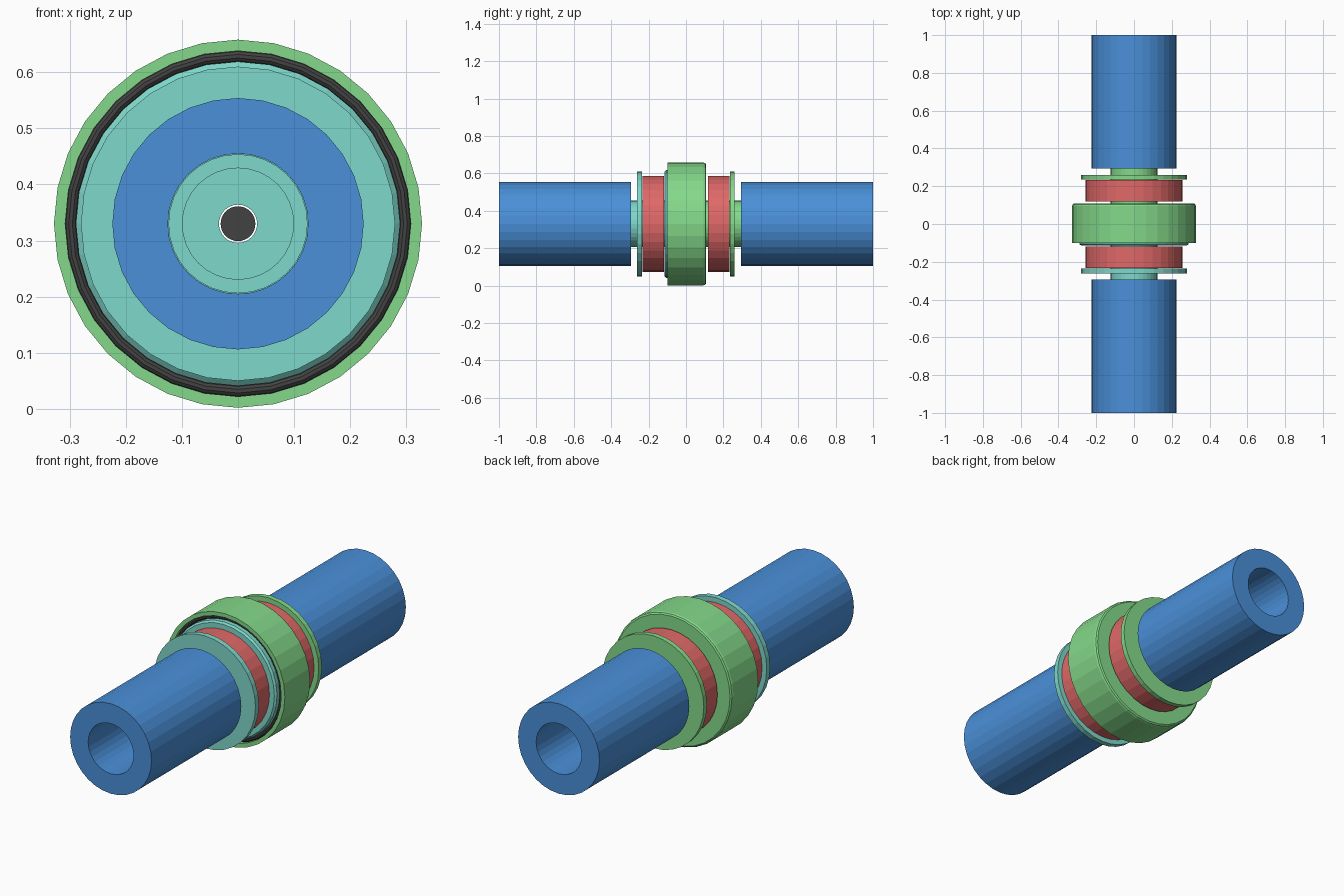
import bpy, bmesh, math

if "Cube" in bpy.data.objects:
    bpy.data.objects.remove(bpy.data.objects["Cube"])

SIDES = 32
AXIS_Z = 0.33


def lin(c):
    c /= 255
    return c / 12.92 if c <= 0.04045 else ((c + 0.055) / 1.055) ** 2.4


def material(name, r, g, b):
    m = bpy.data.materials.new(name)
    m.diffuse_color = (lin(r), lin(g), lin(b), 1)
    m.use_nodes = True
    m.node_tree.nodes["Principled BSDF"].inputs["Base Color"].default_value = m.diffuse_color
    return m


BLUE = material("pipe blue", 74, 144, 217)
RED = material("sleeve red", 224, 104, 104)
GREEN = material("socket green", 132, 217, 138)
TEAL = material("plug teal", 127, 216, 203)
DARK = material("seal black", 66, 66, 66)


def lathe(name, profile, mat, side=1):
    """Revolve a closed (radius, y) section about the pipe axis."""
    bm = bmesh.new()
    rings = []
    for k in range(SIDES):
        a = 2 * math.pi * k / SIDES
        rings.append([bm.verts.new((r * math.sin(a), side * y, AXIS_Z + r * math.cos(a)))
                      for r, y in profile])
    n = len(profile)
    for k in range(SIDES):
        p, q = rings[k], rings[(k + 1) % SIDES]
        for i in range(n):
            j = (i + 1) % n
            bm.faces.new((p[i], p[j], q[j], q[i]))
    bmesh.ops.recalc_face_normals(bm, faces=bm.faces)
    me = bpy.data.meshes.new(name)
    bm.to_mesh(me)
    bm.free()
    me.materials.append(mat)
    ob = bpy.data.objects.new(name, me)
    bpy.context.collection.objects.link(ob)
    return ob


# Pipes and clamping sleeves, one on each side
for label, s in (("front", -1), ("back", 1)):
    lathe(label + "_pipe", [(0.125, 0.294), (0.224, 0.294), (0.224, 1.0), (0.125, 1.0)], BLUE, s)
    lathe(label + "_sleeve", [(0.125, 0.118), (0.256, 0.118), (0.256, 0.233), (0.125, 0.233)], RED, s)

# Front half: stub, flange, hub and round plug
lathe("plug_half", [
    (0.034, -0.32), (0.1, -0.32), (0.1, -0.296), (0.124, -0.296), (0.124, -0.262),
    (0.28, -0.262), (0.28, -0.235), (0.124, -0.235), (0.124, -0.114),
    (0.28, -0.114), (0.289, -0.106), (0.289, 0.0), (0.034, 0.0)], TEAL)

# Back half: open collar with rounded back edge, hub, flange and stub
lathe("socket_half", [
    (0.034, 0.32), (0.1, 0.32), (0.1, 0.296), (0.124, 0.296), (0.124, 0.26),
    (0.28, 0.26), (0.28, 0.235), (0.124, 0.235), (0.124, 0.108),
    (0.318, 0.108), (0.325, 0.103), (0.328, 0.094), (0.328, -0.1),
    (0.308, -0.1), (0.308, 0.003), (0.034, 0.003)], GREEN)

# Ring seal in the gap between plug and collar
lathe("ring_seal", [(0.2985 + 0.0105 * math.cos(2 * math.pi * i / 10),
                     -0.08 + 0.0105 * math.sin(2 * math.pi * i / 10))
                    for i in range(10)], DARK)

# Dark core in the central bore
bpy.ops.mesh.primitive_cylinder_add(vertices=SIDES, radius=0.031, depth=0.56,
                                    location=(0, 0, AXIS_Z),
                                    rotation=(math.pi / 2, 0, 0))
core = bpy.context.object
core.name = "core_pin"
core.data.materials.append(DARK)
